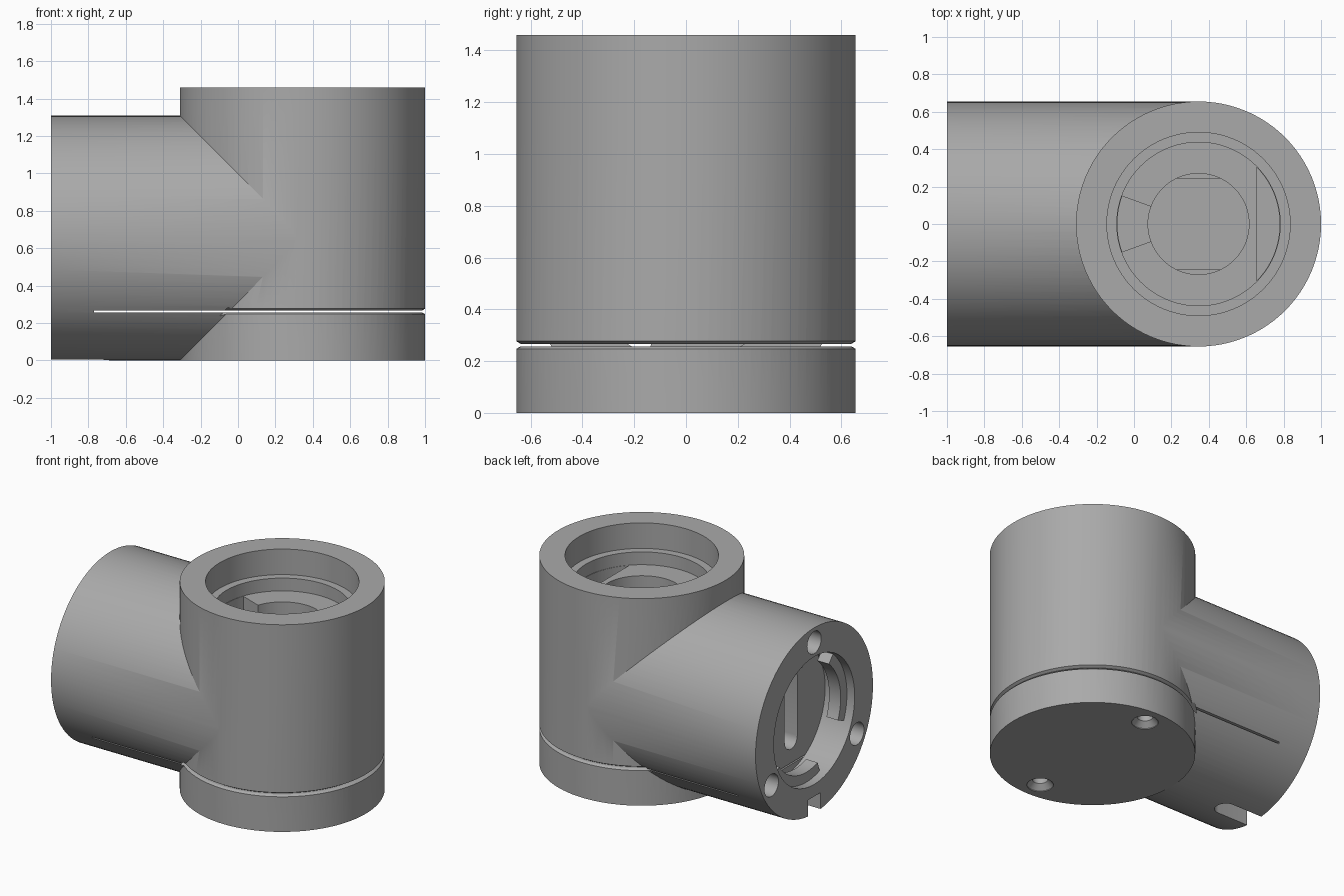
import bpy, bmesh
from math import cos, sin, pi, radians
from mathutils import Vector, Matrix

if "Cube" in bpy.data.objects:
    bpy.data.objects.remove(bpy.data.objects["Cube"])

R, CX, CZ = 0.655, 0.345, 0.655      # tube radius, upright axis x, arm axis z

grey = bpy.data.materials.new("mid grey")
grey.use_nodes = True
colour = (0.4, 0.4, 0.4, 1)
grey.diffuse_color = colour
grey.node_tree.nodes["Principled BSDF"].inputs["Base Color"].default_value = colour


def finish(name, bm):
    bmesh.ops.recalc_face_normals(bm, faces=bm.faces)
    mesh = bpy.data.meshes.new(name)
    bm.to_mesh(mesh)
    bm.free()
    mesh.materials.append(grey)
    obj = bpy.data.objects.new(name, mesh)
    bpy.context.collection.objects.link(obj)
    return obj


def prism(name, points, lo, hi, axis="z"):
    """Extrude a flat outline: (x, y) along z, or (y, z) along x."""
    bm = bmesh.new()
    place = (lambda p: (p[0], p[1], lo)) if axis == "z" else (lambda p: (lo, p[0], p[1]))
    face = bm.faces.new([bm.verts.new(place(p)) for p in points])
    step = Vector((0, 0, hi - lo)) if axis == "z" else Vector((hi - lo, 0, 0))
    new = bmesh.ops.extrude_face_region(bm, geom=[face])["geom"]
    bmesh.ops.translate(bm, vec=step, verts=[v for v in new if isinstance(v, bmesh.types.BMVert)])
    return finish(name, bm)


def lathe(name, profile, x, y=0, steps=96):
    """Spin a closed (radius, z) profile round an upright axis."""
    bm = bmesh.new()
    face = bm.faces.new([bm.verts.new((r, 0, z)) for r, z in profile])
    edges = list(face.edges)
    bmesh.ops.delete(bm, geom=[face], context="FACES_ONLY")
    bmesh.ops.spin(bm, geom=list(bm.verts) + edges, cent=(0, 0, 0), axis=(0, 0, 1),
                   angle=2 * pi, steps=steps, use_merge=False)
    bmesh.ops.remove_doubles(bm, verts=bm.verts, dist=1e-5)
    bmesh.ops.delete(bm, geom=[e for e in bm.edges if not e.link_faces], context="EDGES")
    bmesh.ops.translate(bm, vec=(x, y, 0), verts=bm.verts)
    return finish(name, bm)


def arc(cx, cy, r, a=0, b=360, n=96):
    full = b - a == 360
    return [(cx + r * cos(radians(a + (b - a) * i / n)), cy + r * sin(radians(a + (b - a) * i / n)))
            for i in range(n if full else n + 1)]


def sector(cx, cy, r0, r1, a, b, n=16):
    return arc(cx, cy, r1, a, b, n) + arc(cx, cy, r0, a, b, n)[::-1]


def rect(x0, x1, y0, y1):
    return [(x0, y0), (x1, y0), (x1, y1), (x0, y1)]


def boolean(target, tool, mode="DIFFERENCE"):
    mod = target.modifiers.new(tool.name, "BOOLEAN")
    mod.operation, mod.object, mod.solver = mode, tool, "EXACT"
    bpy.context.view_layer.objects.active = target
    bpy.ops.object.modifier_apply(modifier=mod.name)
    bpy.data.objects.remove(tool)


# Upright tube joined to the side arm
body = prism("elbow_housing", arc(CX, 0, R), 0, 1.46)
boolean(body, prism("side_arm", arc(0, CZ, R - 0.001), -1, CX, "x"), "UNION")

# Stepped socket in the top, ending in a round opening
boolean(body, lathe("top_socket", [(0, 1.0), (0.27, 1.0), (0.27, 1.19), (0.437, 1.19), (0.437, 1.28),
                                   (0.49, 1.28), (0.49, 1.6), (0, 1.6)], CX))
# Entry slot and chord pocket in the socket floor
boolean(body, prism("entry_slot", sector(CX, 0, 0.25, 0.434, 160, 200), 1.07, 1.23))
boolean(body, prism("chord_pocket", arc(CX, 0, 0.434, -44.4, 44.4, 24), 1.06, 1.23))

# Inner chamber
boolean(body, prism("chamber", rect(-0.05, 0.672, -0.243, 0.243), 0.2, 1.05))

# Arm socket, wire slot in its floor, and three pin holes
boolean(body, prism("arm_socket", arc(0, CZ, 0.45), -1.1, -0.77, "x"))
slot = arc(-0.07, CZ + 0.2, 0.07, 0, 180, 12) + arc(-0.07, CZ - 0.22, 0.07, 180, 360 - 1e-3, 12)
boolean(body, prism("wire_slot", slot, -0.8, 0.1, "x"))
for angle in (90, 210, 330):
    a = radians(angle)
    hole = arc(0.55 * cos(a), CZ + 0.55 * sin(a), 0.078, n=32)
    boolean(body, prism("pin_hole", hole, -1.1, -0.8, "x"))

# Round-ended key notch under the arm mouth
notch = arc(-0.76, 0, 0.07, -90, 90, 12) + [(-1.1, 0.07), (-1.1, -0.07)]
boolean(body, prism("key_notch", notch, -0.1, 0.12))

# Parting gap and bevelled groove above the base
boolean(body, prism("parting_gap", rect(-0.77, 1.1, -0.8, 0.8), 0.257, 0.267))
boolean(body, lathe("base_groove", [(0.637, 0.2585), (0.637, 0.2655), (0.67, 0.286), (0.67, 0.238)], CX))

# Countersunk screw holes in the base
for side in (-1, 1):
    boolean(body, lathe("screw_hole", [(0, -0.05), (0.085, -0.05), (0.085, 0.005), (0.05, 0.04),
                                       (0.05, 0.2), (0, 0.2)], CX, side * 0.52, 32))

# Three locking lugs inside the arm socket
lugs = [prism("locking_lug", sector(0, CZ, 0.38, 0.46, c - 36, c + 36), -0.94, -0.85, "x")
        for c in (47, 167, 287)]

bpy.ops.object.select_all(action="DESELECT")
for obj in [body] + lugs:
    obj.select_set(True)
bpy.context.view_layer.objects.active = body
bpy.ops.object.shade_smooth_by_angle(angle=radians(25))
